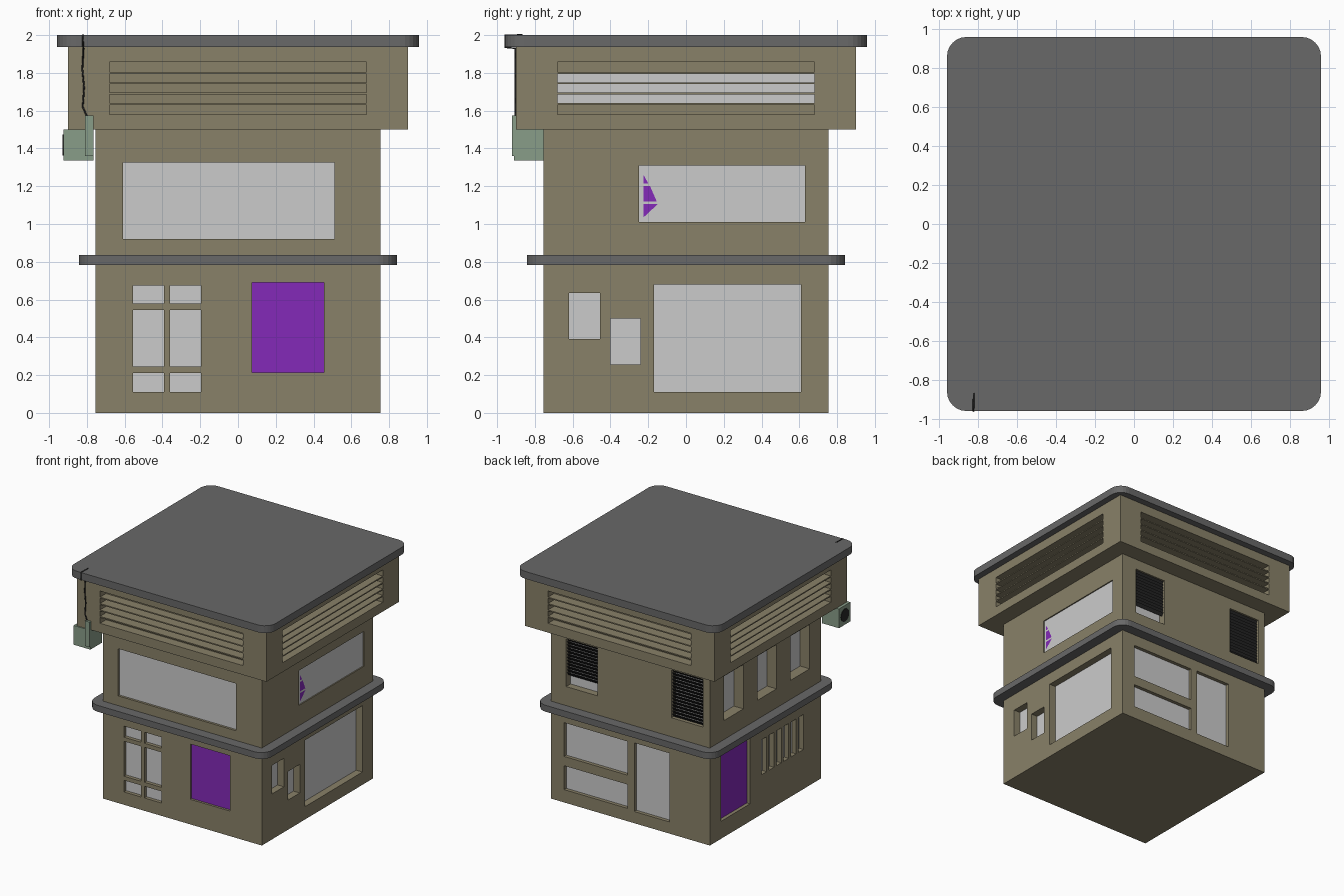
import bpy, bmesh, math
from mathutils import Matrix, Vector

if "Cube" in bpy.data.objects:
    bpy.data.objects.remove(bpy.data.objects["Cube"])


def mat(name, r, g, b):
    m = bpy.data.materials.new(name)
    m.diffuse_color = (r, g, b, 1)
    m.use_nodes = True
    m.node_tree.nodes["Principled BSDF"].inputs["Base Color"].default_value = m.diffuse_color
    return m


WALL = mat("wall", .25, .22, .14)
SLAB = mat("slab", .14, .14, .14)
DOOR = mat("purple", .23, .023, .48)
UNIT = mat("grey_green", .25, .34, .25)
DARK = mat("dark", .02, .02, .02)


def finish(bm, name, material=None):
    bmesh.ops.recalc_face_normals(bm, faces=bm.faces[:])
    me = bpy.data.meshes.new(name)
    bm.to_mesh(me)
    bm.free()
    ob = bpy.data.objects.new(name, me)
    bpy.context.collection.objects.link(ob)
    if material:
        me.materials.append(material)
    return ob


def add_box(bm, lo, hi, rot=None):
    lo, hi = Vector(lo), Vector(hi)
    m = Matrix.Translation((lo + hi) / 2)
    if rot:
        m = m @ rot
    bmesh.ops.create_cube(bm, size=1, matrix=m @ Matrix.Diagonal((*(hi - lo), 1)))


def boxes(name, spans, material=None):
    bm = bmesh.new()
    for s in spans:
        add_box(bm, *s)
    return finish(bm, name, material)


def on_side(side, u0, u1, z0, z1, d0, d1):
    """Box on a wall: u runs along the wall, d outward from the centre."""
    s = 1 if side in ("right", "back") else -1
    a, b = sorted((s * d0, s * d1))
    if side in ("front", "back"):
        return (u0, a, z0), (u1, b, z1)
    return (a, u0, z0), (b, u1, z1)


def slab(name, half, z0, z1, radius):
    bm = bmesh.new()
    add_box(bm, (-half, -half, z0), (half, half, z1))
    upright = [e for e in bm.edges if abs(e.verts[0].co.z - e.verts[1].co.z) > .01]
    bmesh.ops.bevel(bm, geom=upright, offset=radius, segments=6, profile=.5, affect='EDGES')
    finish(bm, name, SLAB)


def walls(name, half, z0, z1, pockets):
    ob = boxes(name, [((-half, -half, z0), (half, half, z1))], WALL)
    cut = boxes(name + "_cutter", pockets)
    cut.hide_render = True
    mod = ob.modifiers.new("pockets", 'BOOLEAN')
    mod.object, mod.operation, mod.solver = cut, 'DIFFERENCE', 'EXACT'
    bpy.context.view_layer.objects.active = ob
    bpy.ops.object.modifier_apply(modifier=mod.name)
    bpy.data.objects.remove(cut)


H, U = .755, .90

# Openings: side, u0, u1, z0, z1, depth
windows = [("front", -.61, .51, .92, 1.325, .02),
           ("right", -.25, .63, 1.01, 1.31, .01),
           ("right", -.62, -.455, .39, .635, .06),
           ("right", -.40, -.24, .255, .50, .06),
           ("right", -.17, .61, .11, .68, .06),
           ("back", .025, .63, .395, .685, .03),
           ("back", .025, .63, .11, .315, .03),
           ("back", -.373, -.037, .10, .69, .03),
           ("back", .31, .61, 1.0, 1.41, .06),
           ("back", -.69, -.39, 1.0, 1.41, .06)]
for u in (-.555, -.36):
    for z0, z1 in ((.11, .21), (.245, .545), (.58, .675)):
        windows.append(("front", u, u + .163, z0, z1, .03))
for u in (.30, -.15, -.60):
    windows.append(("left", u, u + .26, 1.0, 1.38, .09))
for i in range(6):
    windows.append(("left", -.015 - i * .1, .053 - i * .1, .34, .64, .04))
doors = [("front", .075, .455, .215, .69, .02), ("left", .21, .60, .15, .72, .03)]

# Main walls with panes and doors
walls("main_walls", H, 0, 1.5,
      [on_side(*w[:5], H - w[5] - .01, H + .1) for w in windows + doors])
boxes("window_panes", [on_side(*w[:5], H - w[5] - .01, H - w[5]) for w in windows])
boxes("doors", [on_side(*w[:5], H - w[5] - .01, H - w[5]) for w in doors], DOOR)

# Upper storey with louvred vents
sides = ("front", "right", "back", "left")
walls("upper_walls", U, 1.5, 1.94,
      [on_side(s, -.68, .68, 1.58, 1.857, U - .08, U + .1) for s in sides])
boxes("vent_slats", [on_side(s, -.68, .68, z - .005, z + .005, U - .08, U)
                     for s in sides for z in (1.635, 1.69, 1.745, 1.80)], WALL)
boxes("vent_panes", [on_side(s, -.68, .68, 1.64, 1.80, U - .08, U - .075)
                     for s in ("right", "left")])

# Roof and ledge
slab("roof", .957, 1.937, 2.0, .1)
slab("ledge", .843, .782, .837, .1)

# Back shutters, one partly raised
tilt = Matrix.Rotation(math.radians(-35), 4, 'X')
slats = []
for u0, u1, low in ((.31, .61, 1.09), (-.69, -.39, 1.0)):
    n = round((1.41 - low) / .027)
    step = (1.41 - low) / n
    for i in range(n):
        z = low + (i + .5) * step
        slats.append(((u0, .727, z - .016), (u1, .733, z + .016), tilt))
boxes("shutter_slats", slats, DARK)

# Purple shards on the right window
bm = bmesh.new()
for pts in (((-.225, 1.26), (-.225, 1.215), (-.20, 1.215)),
            ((-.225, 1.20), (-.225, 1.12), (-.155, 1.12), (-.19, 1.20)),
            ((-.225, 1.105), (-.225, 1.035), (-.15, 1.105))):
    bm.faces.new([bm.verts.new((H - .007, y, z)) for y, z in pts])
finish(bm, "window_shards", DOOR)

# Cooling unit on the front left corner
boxes("cooling_unit", [((-.925, -.91, 1.335), (-.765, -.755, 1.5)),
                       ((-.81, -.922, 1.36), (-.765, -.898, 1.575))], UNIT)
bm = bmesh.new()
bmesh.ops.create_cone(bm, cap_ends=True, segments=16, radius1=.055, radius2=.055, depth=.006,
                      matrix=Matrix.Translation((-.926, -.833, 1.418)) @ Matrix.Rotation(math.pi / 2, 4, 'Y'))
finish(bm, "unit_fan", DARK)

# Cable up to the roof
path = [(-.80, -.903, 1.57), (-.822, -.903, 1.62), (-.815, -.903, 1.72), (-.824, -.903, 1.82),
        (-.818, -.903, 1.93), (-.82, -.957, 1.935), (-.822, -.957, 2.0), (-.82, -.865, 2.0)]
cu = bpy.data.curves.new("cable", 'CURVE')
cu.dimensions, cu.bevel_depth, cu.bevel_resolution = '3D', .005, 1
sp = cu.splines.new('POLY')
sp.points.add(len(path) - 1)
for p, co in zip(sp.points, path):
    p.co = (*co, 1)
cu.materials.append(DARK)
bpy.context.collection.objects.link(bpy.data.objects.new("cable", cu))
